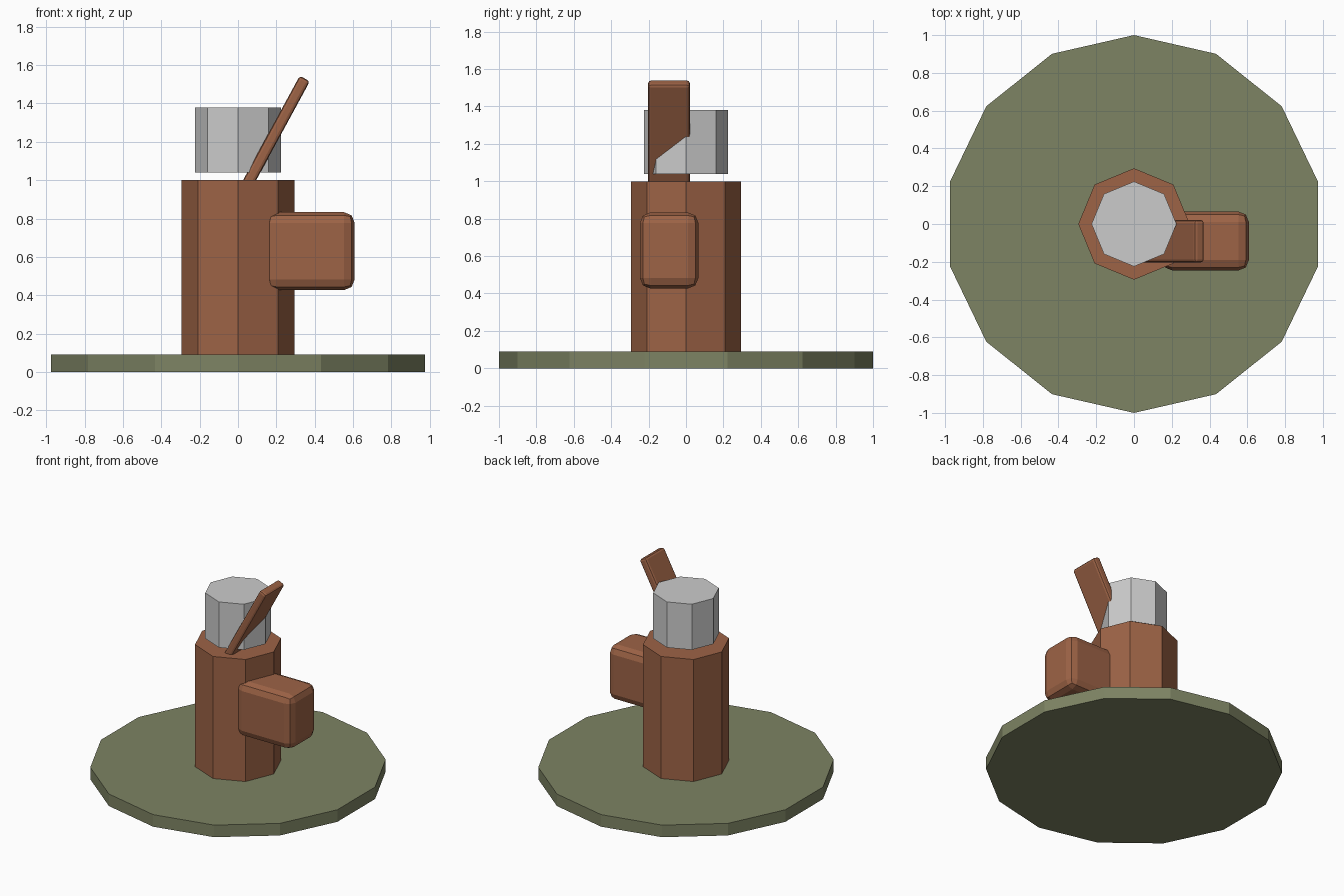
import bpy, bmesh
from math import radians
from mathutils import Matrix

if "Cube" in bpy.data.objects:
    bpy.data.objects.remove(bpy.data.objects["Cube"])


def material(name, rgb):
    m = bpy.data.materials.new(name)
    m.diffuse_color = (*rgb, 1)
    m.use_nodes = True
    m.node_tree.nodes["Principled BSDF"].inputs["Base Color"].default_value = m.diffuse_color
    return m


def finish(name, bm, mat=None):
    me = bpy.data.meshes.new(name)
    bm.to_mesh(me)
    bm.free()
    ob = bpy.data.objects.new(name, me)
    bpy.context.collection.objects.link(ob)
    if mat:
        me.materials.append(mat)
    return ob


def prism(name, sides, radius, z0, z1, mat=None):
    bm = bmesh.new()
    bmesh.ops.create_cone(bm, cap_ends=True, segments=sides, radius1=radius,
                          radius2=radius, depth=z1 - z0,
                          matrix=Matrix.Translation((0, 0, (z0 + z1) / 2)))
    return finish(name, bm, mat)


def rounded_box(name, size, centre, bevel, tilt=0, mat=None):
    bm = bmesh.new()
    bmesh.ops.create_cube(bm, size=1, matrix=Matrix.Diagonal((*size, 1)))
    bmesh.ops.bevel(bm, geom=bm.edges[:], offset=bevel, segments=2,
                    profile=0.5, affect='EDGES')
    ob = finish(name, bm, mat)
    ob.location = centre
    ob.rotation_euler.y = radians(tilt)
    return ob


brown = material("brown", (0.337, 0.125, 0.061))
green = material("olive", (0.205, 0.227, 0.125))

# Ground disc, octagonal body and the loose grey head above it
prism("base_disc", 14, 1.0, 0, 0.09, green)
prism("body", 8, 0.295, 0.09, 1.0, brown)
prism("head", 8, 0.225, 1.04, 1.38)

# Rounded block on the side of the body
rounded_box("side_block", (0.46, 0.312, 0.406), (0.378, -0.09, 0.63), 0.055, mat=brown)

# Leaning slab, its foot sunk into the body
rounded_box("leaning_slab", (0.06, 0.225, 0.68), (0.186, -0.091, 1.231), 0.016, 28.5, brown)
